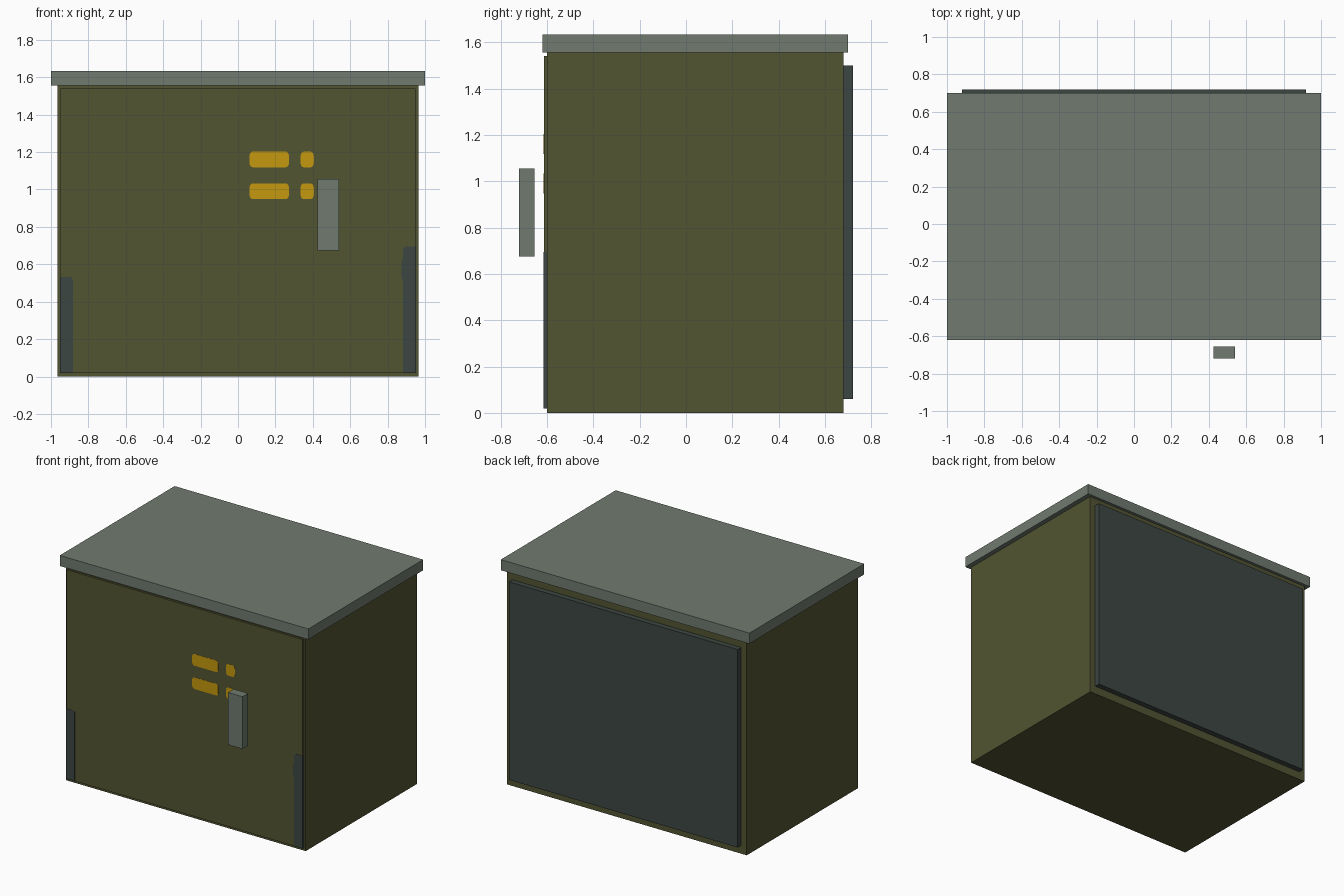
import bpy, bmesh, math

if "Cube" in bpy.data.objects:
    bpy.data.objects.remove(bpy.data.objects["Cube"])


def material(name, rgb):
    m = bpy.data.materials.new(name)
    m.diffuse_color = (*rgb, 1)
    m.use_nodes = True
    m.node_tree.nodes["Principled BSDF"].inputs["Base Color"].default_value = m.diffuse_color
    return m


OLIVE = material("olive", (0.084, 0.089, 0.032))
GREY = material("grey green", (0.160, 0.195, 0.162))
DARK = material("dark slate", (0.045, 0.061, 0.054))
YELLOW = material("yellow", (0.552, 0.314, 0.004))


def finish(name, bm, mat):
    bmesh.ops.recalc_face_normals(bm, faces=bm.faces)
    me = bpy.data.meshes.new(name)
    bm.to_mesh(me)
    bm.free()
    me.materials.append(mat)
    ob = bpy.data.objects.new(name, me)
    bpy.context.collection.objects.link(ob)
    return ob


def box(name, x, y, z, mat):
    """Box from (min, max) pairs on each axis."""
    bm = bmesh.new()
    bmesh.ops.create_cube(bm, size=1)
    for v in bm.verts:
        for i, (lo, hi) in enumerate((x, y, z)):
            v.co[i] = lo if v.co[i] < 0 else hi
    return finish(name, bm, mat)


def plate(name, outline, y0, y1, mat):
    """Flat x-z outline extruded from y0 to y1."""
    bm = bmesh.new()
    face = bm.faces.new([bm.verts.new((x, y0, z)) for x, z in outline])
    ext = bmesh.ops.extrude_face_region(bm, geom=[face])
    for v in ext["geom"]:
        if isinstance(v, bmesh.types.BMVert):
            v.co.y = y1
    return finish(name, bm, mat)


def rounded(x0, x1, z0, z1, r, steps=4):
    pts = []
    corners = ((x1 - r, z1 - r), (x0 + r, z1 - r), (x0 + r, z0 + r), (x1 - r, z0 + r))
    for i, (cx, cz) in enumerate(corners):
        for s in range(steps + 1):
            a = math.pi / 2 * (i + s / steps)
            pts.append((cx + r * math.cos(a), cz + r * math.sin(a)))
    return pts


# Main shell, lid, door and rear panel
box("cabinet_body", (-0.965, 0.965), (-0.60, 0.68), (0, 1.56), OLIVE)
box("lid", (-1, 1), (-0.62, 0.70), (1.556, 1.633), GREY)
box("door", (-0.95, 0.95), (-0.614, -0.599), (0.02, 1.54), OLIVE)
box("rear_panel", (-0.92, 0.92), (0.679, 0.72), (0.06, 1.50), DARK)

# Handle standing off the door
box("door_handle", (0.425, 0.54), (-0.72, -0.655), (0.675, 1.055), GREY)

# Painted yellow marks
FRONT, BACK = -0.6155, -0.613
for row, z in (("upper", 1.118), ("lower", 0.948)):
    plate(f"{row}_long_mark", rounded(0.062, 0.272, z, z + 0.085, 0.02), FRONT, BACK, YELLOW)
    plate(f"{row}_short_mark", rounded(0.335, 0.405, z, z + 0.085, 0.02), FRONT, BACK, YELLOW)

# Dark patches at the door's lower corners, wrapping onto its edges
plate("left_patch", [(-0.95, 0.02), (-0.883, 0.02), (-0.883, 0.518), (-0.893, 0.531),
                     (-0.95, 0.531)], FRONT, BACK, DARK)
plate("right_patch", [(0.95, 0.02), (0.882, 0.02), (0.882, 0.515), (0.874, 0.53),
                      (0.874, 0.615), (0.882, 0.63), (0.882, 0.68), (0.895, 0.694),
                      (0.95, 0.694)], FRONT, BACK, DARK)
box("left_patch_edge", (-0.952, -0.949), (FRONT, -0.60), (0.02, 0.531), DARK)
box("right_patch_edge", (0.949, 0.952), (FRONT, -0.60), (0.02, 0.694), DARK)
